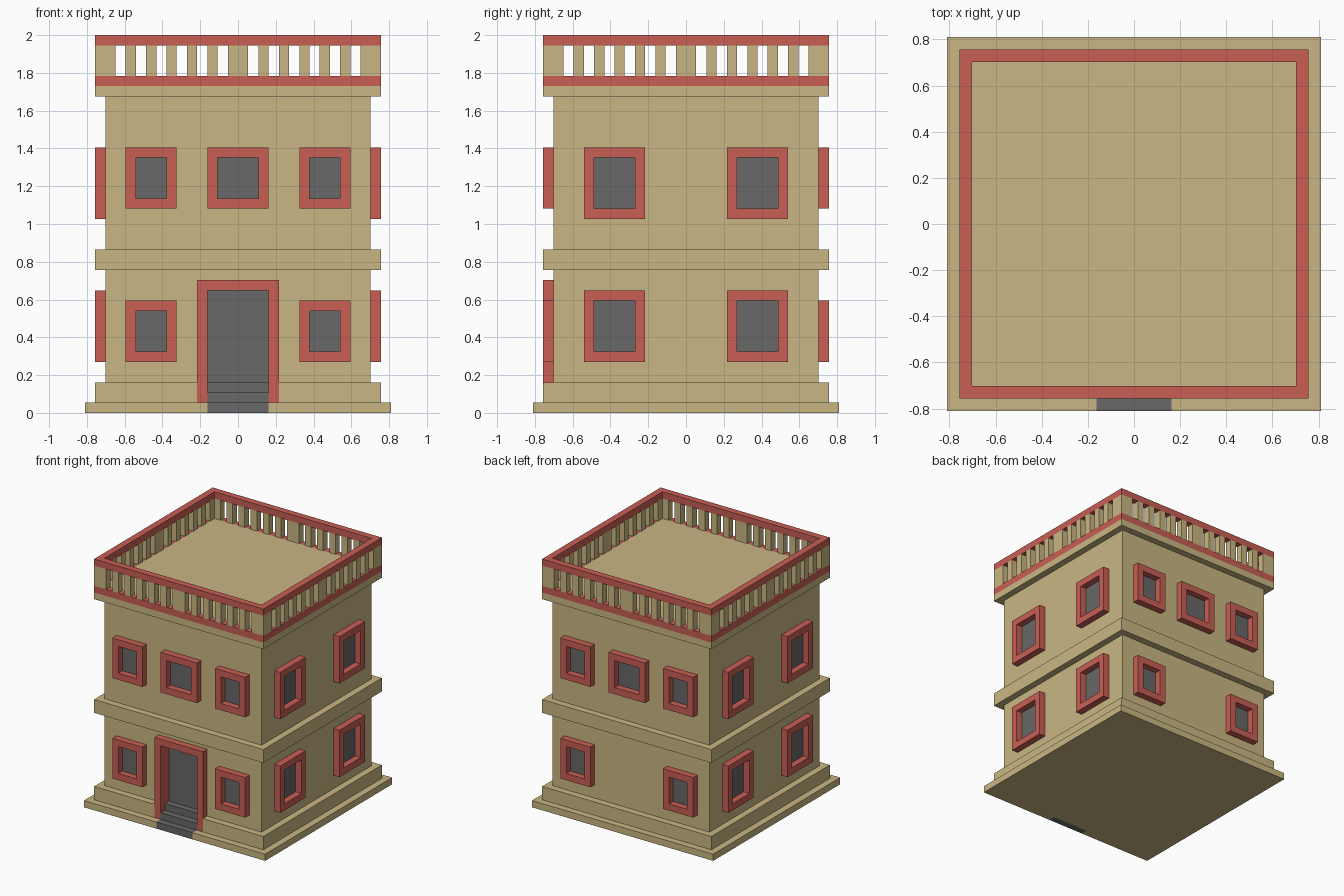
import bpy, bmesh, math
from mathutils import Matrix

if "Cube" in bpy.data.objects:
    bpy.data.objects.remove(bpy.data.objects["Cube"])

V = 2 / 37  # every dimension is a multiple of this module


def material(name, rgb):
    m = bpy.data.materials.new(name)
    m.diffuse_color = (*rgb, 1)
    m.use_nodes = True
    m.node_tree.nodes["Principled BSDF"].inputs["Base Color"].default_value = m.diffuse_color
    return m


SAND = material("sandstone", (0.584, 0.468, 0.227))
RED = material("red_trim", (0.578, 0.114, 0.091))
GREY = material("dark_grey", (0.138, 0.138, 0.138))

UPRIGHT = Matrix.Rotation(math.pi / 2, 4, 'X')  # profile (x, z), depth towards -y


def side(k):
    """Facade transform: 0 front, 1 right, 2 back, 3 left."""
    return Matrix.Rotation(k * math.pi / 2, 4, 'Z')


def finish(name, bm, mat, matrix):
    bm.transform(Matrix.Scale(V, 4) @ matrix)
    bmesh.ops.recalc_face_normals(bm, faces=bm.faces[:])
    me = bpy.data.meshes.new(name)
    bm.to_mesh(me)
    bm.free()
    me.materials.append(mat)
    ob = bpy.data.objects.new(name, me)
    bpy.context.collection.objects.link(ob)
    return ob


def prism(name, pts, a, b, mat, matrix=Matrix()):
    """Extrude a closed outline from height a to b."""
    bm = bmesh.new()
    lo = [bm.verts.new((x, y, a)) for x, y in pts]
    hi = [bm.verts.new((x, y, b)) for x, y in pts]
    bm.faces.new(lo)
    bm.faces.new(hi)
    n = len(pts)
    for i in range(n):
        j = (i + 1) % n
        bm.faces.new((lo[i], lo[j], hi[j], hi[i]))
    return finish(name, bm, mat, matrix)


def rect(x0, x1, y0, y1):
    return [(x0, y0), (x1, y0), (x1, y1), (x0, y1)]


def ring(name, x0, x1, y0, y1, a, b, mat, matrix=Matrix()):
    """Rectangular frame, one module wide."""
    bm = bmesh.new()
    loops = []
    for inset, z in ((0, a), (0, b), (1, b), (1, a)):
        pts = rect(x0 + inset, x1 - inset, y0 + inset, y1 - inset)
        loops.append([bm.verts.new((x, y, z)) for x, y in pts])
    for k in range(4):
        p, q = loops[k], loops[(k + 1) % 4]
        for i in range(4):
            j = (i + 1) % 4
            bm.faces.new((p[i], p[j], q[j], q[i]))
    return finish(name, bm, mat, matrix)


def slab(name, h, a, b, mat):
    return prism(name, rect(-h, h, -h, h), a, b, mat)


def notched_slab(name, h, a, b, w, y):
    """Square slab with a front notch for the doorway."""
    return prism(name, [(-h, -h), (-w, -h), (-w, y), (w, y), (w, -h),
                        (h, -h), (h, h), (-h, h)], a, b, SAND)


# Body: plinths, walls, bands
notched_slab("plinth_lower", 15, 0, 1, 3, -14)
notched_slab("plinth_upper", 14, 1, 3, 4, -12)
notched_slab("ground_wall", 13, 3, 13, 4, -12)
slab("upper_wall", 13, 13, 31, SAND)
slab("floor_band", 14, 14, 16, SAND)
slab("cornice", 14, 31, 32, SAND)
slab("roof_floor", 13, 32, 33, SAND)

# Parapet rails
ring("parapet_base", -14, 14, -14, 14, 32, 33, RED)
ring("parapet_rail", -14, 14, -14, 14, 36, 37, RED)

# Parapet corner posts and balusters
spans = [(-1, 1)] + [s for u in range(2, 11, 2) for s in ((u, u + 1), (-u - 1, -u))]
for k in range(4):
    prism("corner_post", [(14, 14), (12, 14), (12, 13), (13, 13), (13, 12), (14, 12)],
          33, 36, SAND, side(k))
    for u0, u1 in spans:
        prism("baluster", rect(u0, u1, -14, -13), 33, 36, SAND, side(k))


# Windows: red surround with a grey pane on the wall
def window(k, u0, u1, z0, z1):
    m = side(k) @ UPRIGHT
    ring("window_frame", u0, u1, z0, z1, 13, 14, RED, m)
    prism("window_pane", rect(u0 + 1, u1 - 1, z0 + 1, z1 - 1), 12.98, 13.05, GREY, m)


for k in (0, 2):  # front and back
    for z in (5, 20):
        window(k, -11, -6, z, z + 6)
        window(k, 6, 11, z, z + 6)
    window(k, -3, 3, 20, 26)
for k in (1, 3):  # right and left
    for z0, z1 in ((5, 12), (19, 26)):
        window(k, -10, -4, z0, z1)
        window(k, 4, 10, z0, z1)

# Doorway: surround, door and steps
prism("door_frame", [(-4, 1), (-3, 1), (-3, 12), (3, 12), (3, 1), (4, 1), (4, 13), (-4, 13)],
      12, 14, RED, UPRIGHT)
prism("door", rect(-3, 3, 3, 12), 12, 12.05, GREY, UPRIGHT)
for i in range(3):
    prism("step", rect(-3, 3, -15 + i, -14 if i == 0 else -12), i, i + 1, GREY)
